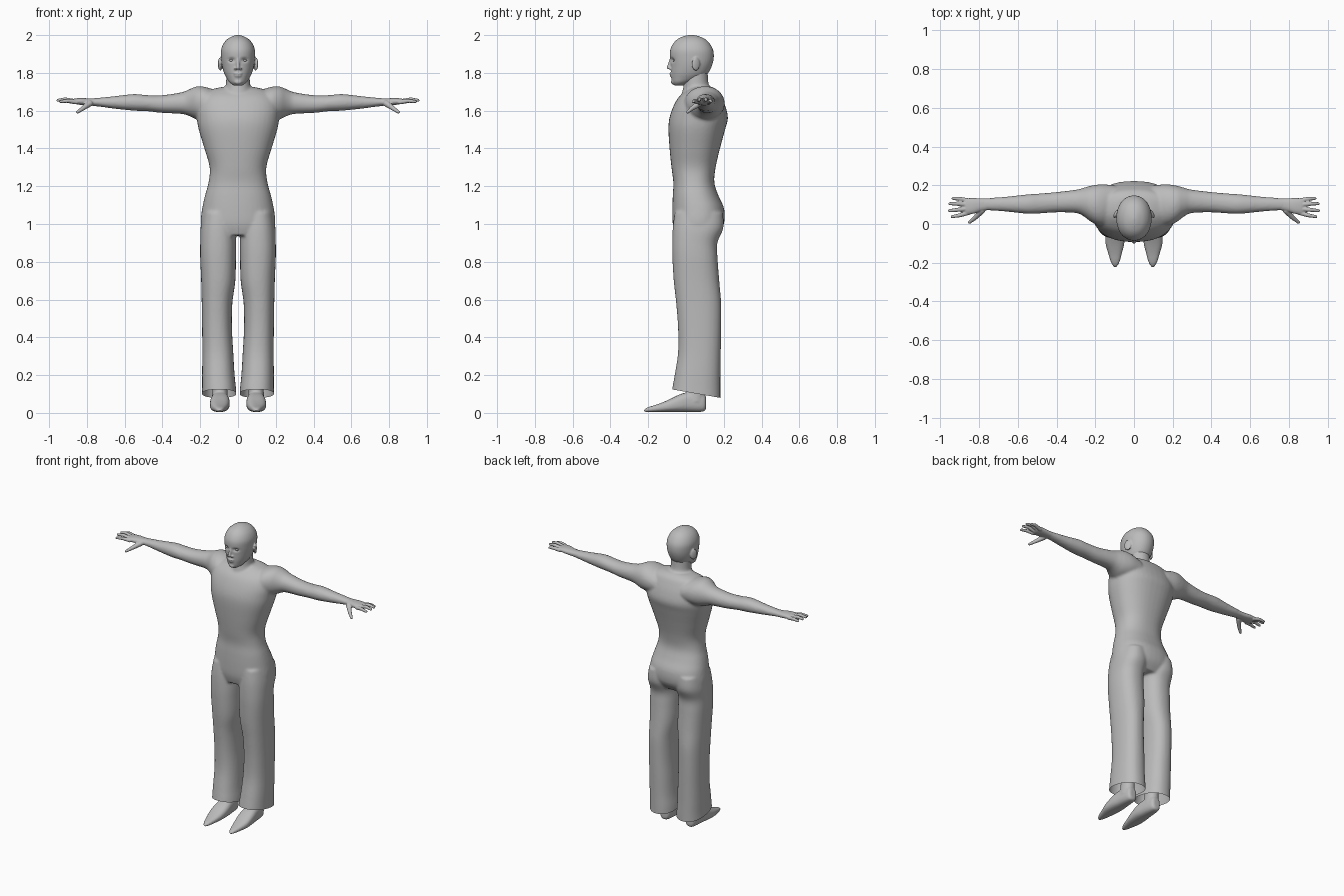
import bpy, bmesh, math
from mathutils import Vector, Matrix

GREY = bpy.data.materials.new("plain grey")
GREY.diffuse_color = (0.5, 0.5, 0.5, 1)


def loft(bm, axis, rings, power=2.2, n=40, steps=4, flip=1):
    """Closed skin through rings (position, a0, a1, b0, b1); flip=-1 mirrors in x."""
    dense = []
    for i in range(len(rings) - 1):
        p = [Vector(rings[max(0, min(len(rings) - 1, i + k))]) for k in (-1, 0, 1, 2)]
        for s in range(steps):
            t = s / steps
            dense.append(0.5 * (2 * p[1] + (p[2] - p[0]) * t
                                + (2 * p[0] - 5 * p[1] + 4 * p[2] - p[3]) * t * t
                                + (3 * p[1] - p[0] - 3 * p[2] + p[3]) * t ** 3))
    dense.append(Vector(rings[-1]))
    loops = []
    for pos, a0, a1, b0, b1 in dense:
        loop = []
        for k in range(n):
            c, s = math.cos(math.tau * k / n), math.sin(math.tau * k / n)
            a = (a0 + a1) / 2 + (a1 - a0) / 2 * math.copysign(abs(c) ** (2 / power), c)
            b = (b0 + b1) / 2 + (b1 - b0) / 2 * math.copysign(abs(s) ** (2 / power), s)
            x, y, z = {"x": (pos, a, b), "y": (a, pos, b), "z": (a, b, pos)}[axis]
            loop.append(bm.verts.new((x * flip, y, z)))
        loops.append(loop)
    faces = [bm.faces.new(loops[0]), bm.faces.new(loops[-1])]
    for lo, hi in zip(loops, loops[1:]):
        for k in range(n):
            faces.append(bm.faces.new((lo[k], lo[(k + 1) % n], hi[(k + 1) % n], hi[k])))
    bmesh.ops.recalc_face_normals(bm, faces=faces)


def ball(bm, centre, size):
    m = Matrix.Translation(centre) @ Matrix.Diagonal((*size, 1))
    bmesh.ops.create_icosphere(bm, subdivisions=3, radius=1, matrix=m)


def capsule(bm, p, q, r0, r1, flip=1):
    p, q = (Vector((v[0] * flip, v[1], v[2])) for v in (p, q))
    m = Matrix.Translation((p + q) / 2) @ (q - p).to_track_quat("Z", "Y").to_matrix().to_4x4()
    bmesh.ops.create_cone(bm, cap_ends=True, segments=16, radius1=r0, radius2=r1,
                          depth=(q - p).length, matrix=m)
    ball(bm, p, (r0,) * 3)
    ball(bm, q, (r1,) * 3)


def finish(name, bm, voxel=0, smooth=0):
    """Turn the pieces into one object, optionally fused into a single skin."""
    me = bpy.data.meshes.new(name)
    bm.to_mesh(me)
    bm.free()
    ob = bpy.data.objects.new(name, me)
    bpy.context.collection.objects.link(ob)
    bpy.context.view_layer.objects.active = ob
    ob.select_set(True)
    if voxel:
        mod = ob.modifiers.new("fuse", "REMESH")
        mod.mode, mod.voxel_size = "VOXEL", voxel
        bpy.ops.object.modifier_apply(modifier=mod.name)
        mod = ob.modifiers.new("soften", "SMOOTH")
        mod.factor, mod.iterations = 0.5, smooth
        bpy.ops.object.modifier_apply(modifier=mod.name)
    ob.data.materials.clear()
    ob.data.materials.append(GREY)
    bpy.ops.object.shade_smooth_by_angle(angle=math.radians(50))
    ob.select_set(False)
    return ob


# Body: torso, neck, arms and trouser legs fused into one skin
body = bmesh.new()
torso = [(.94, .18, -.055, .16), (1.0, .198, -.07, .2), (1.08, .19, -.072, .202),
         (1.15, .175, -.07, .172), (1.22, .156, -.067, .15), (1.3, .15, -.077, .157),
         (1.4, .178, -.087, .18), (1.5, .208, -.093, .207), (1.56, .218, -.088, .222),
         (1.62, .22, -.068, .21), (1.67, .2, -.04, .19), (1.705, .16, 0, .17), (1.725, .09, .03, .14)]
loft(body, "z", [(z, -w, w, y0, y1) for z, w, y0, y1 in torso], 2.3)
loft(body, "z", [(1.64, -.08, .08, -.03, .16), (1.7, -.075, .075, -.02, .145),
                 (1.74, -.064, .064, -.012, .12), (1.82, -.062, .062, -.01, .115)], 2)
arm = [(.1, .0, .2, 1.56, 1.70), (.17, -.01, .205, 1.55, 1.725), (.22, .01, .198, 1.555, 1.728),
       (.26, .04, .187, 1.572, 1.712), (.3, .057, .177, 1.583, 1.697), (.4, .06, .165, 1.588, 1.682),
       (.48, .055, .158, 1.597, 1.682), (.55, .053, .153, 1.6, 1.688), (.65, .063, .142, 1.61, 1.677),
       (.74, .07, .135, 1.622, 1.668), (.79, .07, .132, 1.627, 1.664)]
leg = [(.03, .008, .192, -.085, .182), (.12, .01, .19, -.074, .182), (.2, .018, .19, -.06, .182),
       (.32, .025, .189, -.042, .184), (.45, .032, .19, -.042, .186), (.58, .03, .192, -.052, .186),
       (.7, .014, .195, -.065, .176), (.82, .011, .2, -.072, .167), (.9, .011, .2, -.073, .166),
       (.98, .012, .198, -.07, .198), (1.06, .02, .185, -.06, .195)]
for side in (1, -1):
    loft(body, "x", arm, 2.1, flip=side)
    loft(body, "z", leg, 2.3, flip=side)
body_ob = finish("body", body, 0.008, 6)

# Open trouser hems: slanted cut, higher over the instep
bm = bmesh.new()
bm.from_mesh(body_ob.data)
bmesh.ops.bisect_plane(bm, geom=bm.verts[:] + bm.edges[:] + bm.faces[:], plane_co=(0, .18, .08),
                       plane_no=(0, .175, 1), clear_inner=True)
bm.to_mesh(body_ob.data)
bm.free()

# Head: skull, jaw, nose, lips and ears, with eye sockets pressed in
head = bmesh.new()
skull = [(1.733, .022, -.062, -.015), (1.75, .045, -.073, .03), (1.775, .062, -.078, .09),
         (1.8, .074, -.08, .118), (1.84, .085, -.081, .138), (1.88, .09, -.085, .147),
         (1.92, .09, -.084, .144), (1.955, .077, -.068, .126), (1.98, .055, -.043, .1),
         (1.995, .027, -.01, .065), (2.001, .006, .02, .035)]
loft(head, "z", [(z, -w, w, y0, y1) for z, w, y0, y1 in skull], 2.1)
capsule(head, (0, -.08, 1.872), (0, -.092, 1.828), .007, .01)
ball(head, (0, -.078, 1.796), (.022, .01, .006))
ball(head, (0, -.076, 1.784), (.019, .01, .006))
ball(head, (0, -.066, 1.752), (.022, .014, .014))
for side in (1, -1):
    ball(head, (side * .014, -.083, 1.822), (.008, .01, .006))
    m = Matrix.Translation((side * .094, .052, 1.847)) @ Matrix.Rotation(side * .45, 4, "Z") \
        @ Matrix.Diagonal((.009, .024, .036, 1))
    bmesh.ops.create_icosphere(head, subdivisions=3, radius=1, matrix=m)
head_ob = finish("head", head, 0.0045, 3)
for v in head_ob.data.vertices:
    if v.co.y < 0:
        dx, dz = (abs(v.co.x) - .034) / .017, (v.co.z - 1.868) / .011
        v.co.y += .012 * math.exp(-dx * dx - dz * dz)
eyes = bmesh.new()
for side in (1, -1):
    ball(eyes, (side * .034, -.058, 1.866), (.014, .012, .008))
finish("eyes", eyes)

# Hands: palm, four fingers and a thumb
fingers = [((.86, .122, 1.645), (.905, .131, 1.652), (.935, .132, 1.648)),
           ((.865, .1, 1.65), (.915, .105, 1.66), (.952, .105, 1.655)),
           ((.865, .077, 1.65), (.915, .073, 1.66), (.953, .069, 1.655)),
           ((.855, .058, 1.645), (.9, .045, 1.652), (.94, .038, 1.648))]
for side, label in ((1, "left"), (-1, "right")):
    hand = bmesh.new()
    loft(hand, "x", [(.75, .073, .132, 1.626, 1.665), (.79, .066, .132, 1.627, 1.665),
                     (.83, .053, .134, 1.63, 1.667), (.865, .05, .132, 1.636, 1.664),
                     (.878, .058, .125, 1.643, 1.658)], 2.3, flip=side)
    for a, b, c in fingers:
        capsule(hand, a, b, .012, .0105, side)
        capsule(hand, b, c, .0105, .008, side)
    capsule(hand, (.785, .07, 1.638), (.82, .033, 1.613), .017, .012, side)
    capsule(hand, (.82, .033, 1.613), (.85, .008, 1.592), .012, .008, side)
    finish(label + "_hand", hand, 0.004, 2)

# Shoes: pointed, flat soled, with an ankle reaching into the trousers
shoe = [(-.222, .09, .104, .006, .018), (-.2, .076, .118, .005, .03), (-.15, .062, .134, .005, .046),
        (-.1, .05, .147, .005, .066), (-.04, .044, .148, .005, .095), (.01, .048, .142, .005, .11),
        (.06, .054, .136, .005, .11), (.095, .062, .128, .008, .1), (.106, .075, .115, .02, .085)]
for side, label in ((1, "left"), (-1, "right")):
    foot = bmesh.new()
    loft(foot, "y", shoe, 2.6, flip=side)
    loft(foot, "z", [(.06, .052, .14, -.01, .1), (.12, .056, .136, .005, .1),
                     (.2, .058, .134, .01, .1)], 2.1, flip=side)
    finish(label + "_shoe", foot, 0.006, 3)
